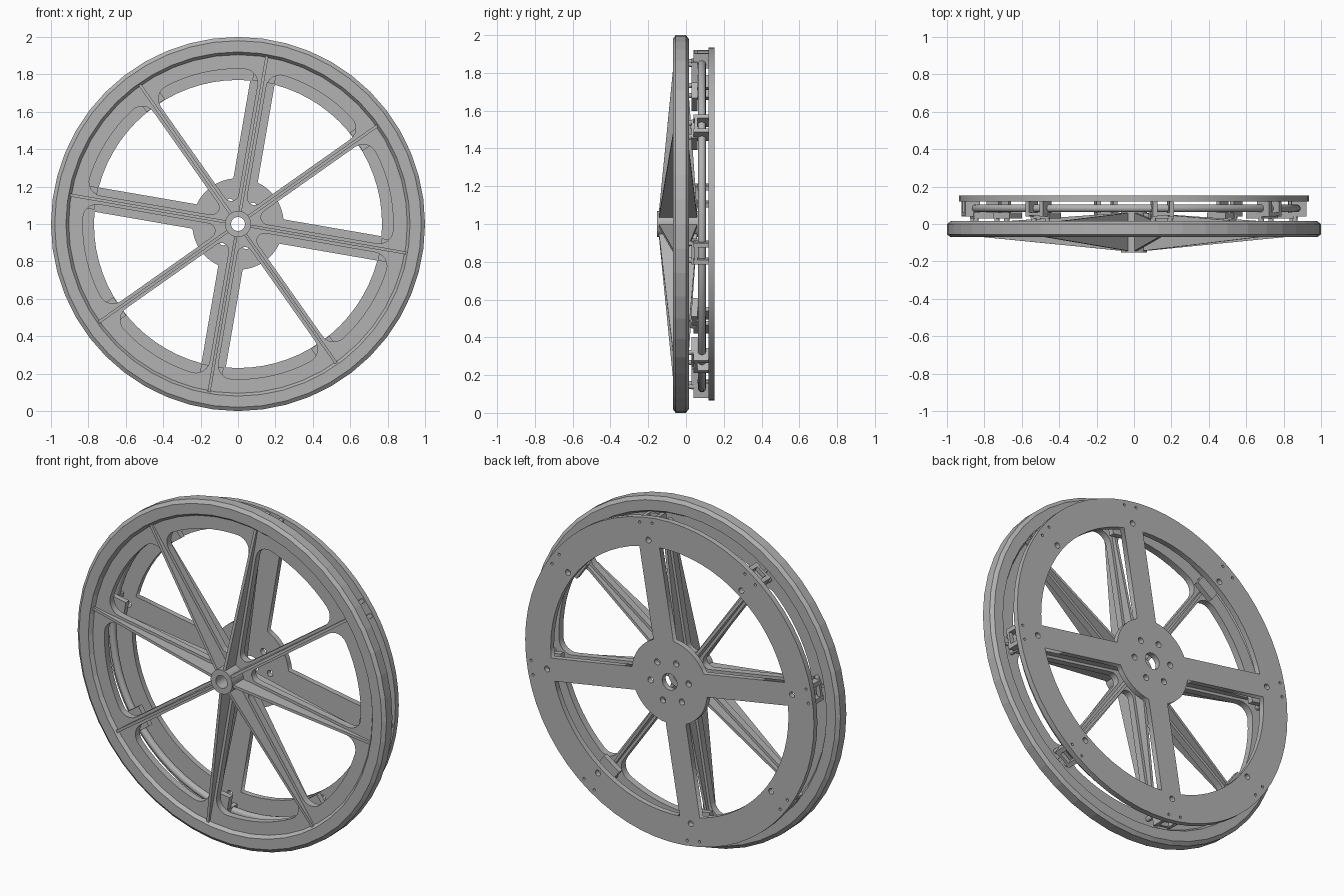
import bpy, bmesh
from math import sin, cos, asin, pi, radians, hypot, atan2
from mathutils import Matrix, Vector

cube = bpy.data.objects.get("Cube")
if cube:
    bpy.data.objects.remove(cube, do_unlink=True)

GREY = (0.45, 0.45, 0.45, 1)
metal = bpy.data.materials.new("plain grey")
metal.use_nodes = True
metal.diffuse_color = GREY
metal.node_tree.nodes["Principled BSDF"].inputs["Base Color"].default_value = GREY

CENTRE = 1.0
START = radians(35.2)
SPOKES = [START + k * pi / 4 for k in range(8)]


def add_mesh(name, mesh):
    mesh.materials.clear()
    mesh.materials.append(metal)
    obj = bpy.data.objects.new(name, mesh)
    bpy.context.collection.objects.link(obj)
    obj.location.z = CENTRE
    return obj


def finish(name, bm):
    bmesh.ops.recalc_face_normals(bm, faces=bm.faces)
    mesh = bpy.data.meshes.new(name)
    bm.to_mesh(mesh)
    bm.free()
    return add_mesh(name, mesh)


def polar(r, a):
    return Vector((r * cos(a), r * sin(a)))


def arc(centre, r, a0, a1, n):
    return [centre + polar(r, a0 + (a1 - a0) * i / n) for i in range(n + 1)]


def circle(centre, r, n=16):
    return arc(centre, r, 0, 2 * pi, n)[:-1]


def turned(points, a):
    turn = Matrix.Rotation(a, 2)
    return [turn @ p for p in points]


def plate(name, loops, y0, y1):
    """Flat part from an outline and hole loops, facing the front."""
    curve = bpy.data.curves.new(name, "CURVE")
    curve.dimensions = "2D"
    curve.fill_mode = "BOTH"
    curve.extrude = (y1 - y0) / 2
    for loop in loops:
        spline = curve.splines.new("POLY")
        spline.points.add(len(loop) - 1)
        for point, p in zip(spline.points, loop):
            point.co = (p.x, p.y, 0, 1)
        spline.use_cyclic_u = True
    temp = bpy.data.objects.new(name, curve)
    bpy.context.collection.objects.link(temp)
    graph = bpy.context.evaluated_depsgraph_get()
    mesh = bpy.data.meshes.new_from_object(temp.evaluated_get(graph))
    bpy.data.objects.remove(temp, do_unlink=True)
    mesh.transform(Matrix.Translation((0, (y0 + y1) / 2, 0)) @ Matrix.Rotation(pi / 2, 4, "X"))
    return add_mesh(name, mesh)


def lathe(name, profile, n):
    """Closed (radius, y) profile turned about the axle."""
    bm = bmesh.new()
    rings = [[bm.verts.new((r * cos(2 * pi * i / n), y, r * sin(2 * pi * i / n)))
              for r, y in profile] for i in range(n)]
    m = len(profile)
    for i in range(n):
        a, b = rings[i], rings[(i + 1) % n]
        for j in range(m):
            bm.faces.new((a[j], a[(j + 1) % m], b[(j + 1) % m], b[j]))
    return finish(name, bm)


def box(bm, r, y, t):
    """Box given by radial, depth and tangential ranges."""
    size = [b - a for a, b in (r, y, t)]
    mid = [(a + b) / 2 for a, b in (r, y, t)]
    bmesh.ops.create_cube(bm, size=1, matrix=Matrix.Translation(mid) @ Matrix.Diagonal((*size, 1)))


def wheel_window(h, outer, f, g):
    """Rounded opening between two neighbouring spokes."""
    half = pi / 8
    ca = half - asin((h + f) / (outer - f))
    corner = arc(polar(outer - f, ca), f, ca, half + pi / 2, 6)
    inner = arc(polar((h + g) / sin(half), 0), g, half + pi / 2, 1.5 * pi - half, 8)
    lower = [Vector((p.x, -p.y)) for p in reversed(corner)]
    return arc(Vector((0, 0)), outer, -ca, ca, 8)[1:-1] + corner + inner + lower


def backing_window(h, inner, outer):
    """Square-cornered quarter opening in the rear plate."""
    ao, ai = pi / 4 - asin(h / outer), pi / 4 - asin(h / inner)
    o = Vector((0, 0))
    return arc(o, outer, -ao, ao, 16) + arc(o, inner, ai, -ai, 8)


ORIGIN = Vector((0, 0))

# Chamfered rim
lathe("rim", [(0.905, -0.05), (0.92, -0.07), (0.98, -0.07), (1, -0.055), (1, 0),
              (0.98, 0.015), (0.92, 0.015), (0.905, -0.01)], 48)

# Spoke web with eight rounded windows
window = wheel_window(0.024, 0.83, 0.075, 0.04)
plate("spoke_web", [circle(ORIGIN, 0.925, 48), circle(ORIGIN, 0.037, 24)]
      + [turned(window, a + pi / 8) for a in SPOKES], -0.05, -0.01)

# Tapered stiffening ribs, deepest at the hub
RIB = [(0.05, -0.145), (0.91, -0.061), (0.91, 0.0), (0.05, 0.06)]
for i, a in enumerate(SPOKES):
    bm = bmesh.new()
    sides = [[bm.verts.new((r, y, t)) for r, y in RIB] for t in (-0.008, 0.008)]
    for side in sides:
        bm.faces.new(side)
    for j in range(4):
        k = (j + 1) % 4
        bm.faces.new((sides[0][j], sides[0][k], sides[1][k], sides[1][j]))
    finish(f"rib_{i + 1}", bm).rotation_euler.y = -a

# Hub tube
plate("hub", [circle(ORIGIN, 0.07, 32), circle(ORIGIN, 0.037, 24)], -0.153, 0.065)

# Rear plate: four arms, bolt holes at the hub and fixing holes at the clamps
loops = [circle(ORIGIN, 0.935, 64), circle(ORIGIN, 0.048, 24)]
arm = SPOKES[1]
loops += [turned(backing_window(0.066, 0.245, 0.77), arm + pi / 4 + k * pi / 2) for k in range(4)]
loops += [circle(polar(0.125, arm + pi / 2 + k * pi / 3), 0.018, 12) for k in range(6)]
for a in SPOKES:
    loops.append(circle(polar(0.805, a), 0.017, 12))
    for side in (-1, 1):
        loops.append(circle(polar(0.905, a + side * 0.045), 0.008, 8))
plate("rear_plate", loops, 0.12, 0.152)

# Round ring held between wheel and rear plate
tube = lathe("ring_tube", [(0.87 + 0.021 * cos(k * pi / 6), 0.084 + 0.021 * sin(k * pi / 6))
                           for k in range(12)], 64)
for face in tube.data.polygons:
    face.use_smooth = True

# Clamps at every spoke end: base block, two posts and a pin into the web
for i, a in enumerate(SPOKES):
    bm = bmesh.new()
    box(bm, (0.77, 0.88), (0.03, 0.062), (-0.065, 0.055))
    for t in (-0.045, 0.045):
        box(bm, (0.845, 0.925), (0.04, 0.121), (t - 0.012, t + 0.012))
    box(bm, (0.9, 0.925), (0.045, 0.062), (-0.045, 0.045))
    for t in (-0.045, 0.045):
        bmesh.ops.create_cone(bm, cap_ends=True, segments=12, radius1=0.014, radius2=0.014,
                              depth=0.07, matrix=Matrix.Translation((0.865, 0.015, t))
                              @ Matrix.Rotation(pi / 2, 4, "X"))
    finish(f"clamp_{i + 1}", bm).rotation_euler.y = -a
